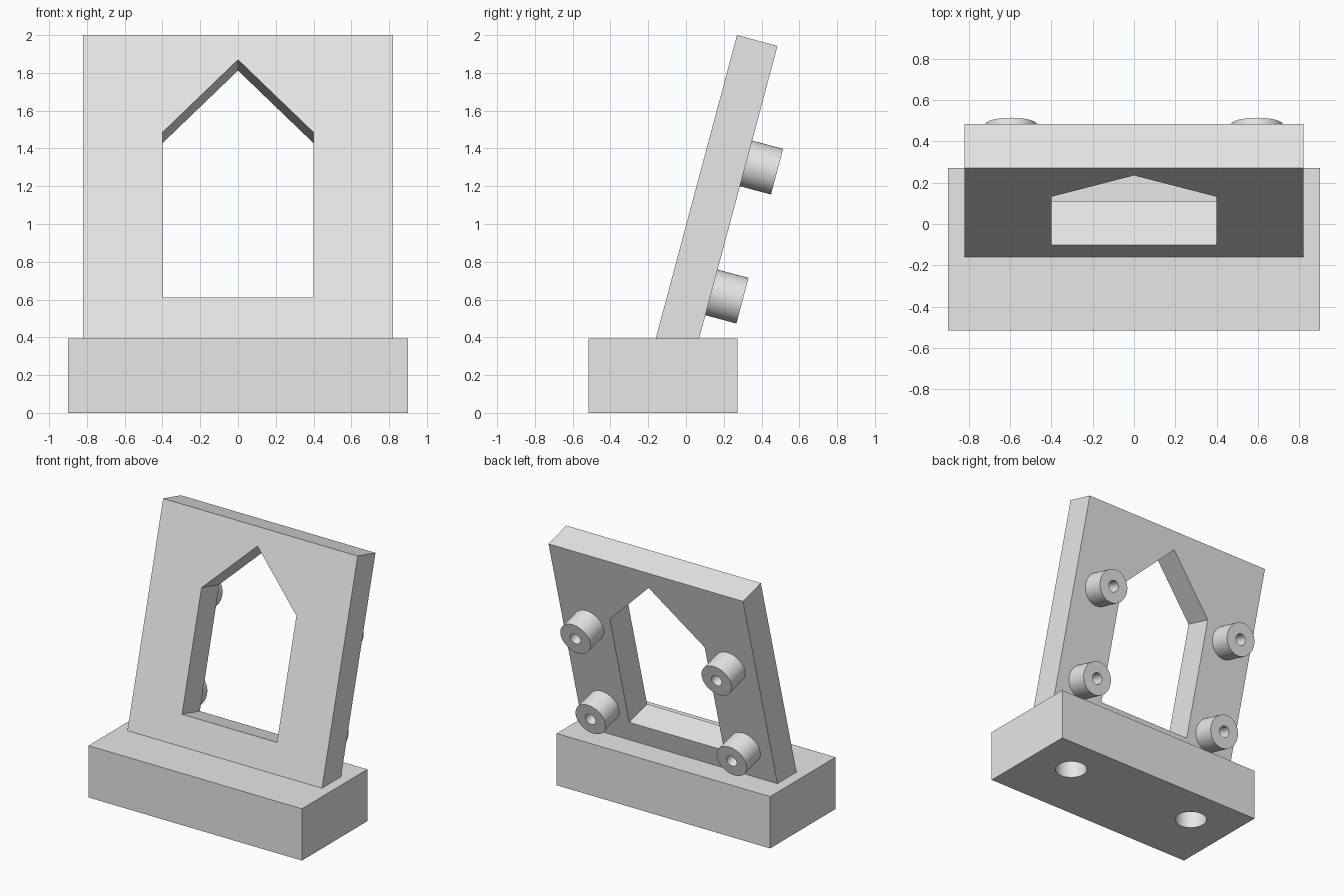
import bpy, bmesh, math
from mathutils import Matrix

if "Cube" in bpy.data.objects:
    bpy.data.objects.remove(bpy.data.objects["Cube"])

TILT = math.radians(15)
THICK = 0.222
C = math.cos(TILT)
# Frame of the leaning plate: local z runs up its front face, local y goes through it
FRAME = Matrix.Translation((0, 0.27 - 2 * math.tan(TILT), 0)) @ Matrix.Rotation(-TILT, 4, 'X')

grey = bpy.data.materials.new("light grey")
grey.diffuse_color = (0.8, 0.8, 0.8, 1)
grey.use_nodes = True
grey.node_tree.nodes["Principled BSDF"].inputs["Base Color"].default_value = grey.diffuse_color


def make(name, bm, matrix=Matrix.Identity(4)):
    bmesh.ops.recalc_face_normals(bm, faces=bm.faces)
    mesh = bpy.data.meshes.new(name)
    bm.to_mesh(mesh)
    bm.free()
    mesh.materials.append(grey)
    ob = bpy.data.objects.new(name, mesh)
    ob.matrix_world = matrix
    bpy.context.collection.objects.link(ob)
    return ob


def prism(outline, y0, y1):
    """Extrude an x-z outline from y0 to y1."""
    bm = bmesh.new()
    face = bm.faces.new([bm.verts.new((x, y0, z)) for x, z in outline])
    ext = bmesh.ops.extrude_face_region(bm, geom=[face])["geom"]
    moved = [v for v in ext if isinstance(v, bmesh.types.BMVert)]
    bmesh.ops.translate(bm, verts=moved, vec=(0, y1 - y0, 0))
    return bm


def cylinder(radius, z0, z1):
    bm = bmesh.new()
    bmesh.ops.create_cone(bm, cap_ends=True, segments=64, radius1=radius, radius2=radius,
                          depth=z1 - z0, matrix=Matrix.Translation((0, 0, (z0 + z1) / 2)))
    return bm


def cut(ob, cutter):
    mod = ob.modifiers.new("cut", 'BOOLEAN')
    mod.operation = 'DIFFERENCE'
    mod.solver = 'EXACT'
    mod.object = cutter
    cutter.hide_render = True
    cutter.hide_viewport = True


def smooth(ob):
    bpy.ops.object.select_all(action='DESELECT')
    ob.select_set(True)
    bpy.context.view_layer.objects.active = ob
    bpy.ops.object.shade_smooth_by_angle(angle=math.radians(35))


# Base block with two blind round sockets underneath
base = make("base", prism([(-0.9, 0), (0.9, 0), (0.9, 0.395), (-0.9, 0.395)], -0.515, 0.272))
for s in (-1, 1):
    cut(base, make("socket_cutter", cylinder(0.113, -0.1, 0.3),
                   Matrix.Translation((s * 0.56, -0.034, 0))))

# Leaning plate, its foot set into the base, with a gabled window
lo, hi = 0.385 / C, 2 / C
plate = make("leaning_plate", prism([(-0.82, lo), (0.82, lo), (0.82, hi), (-0.82, hi)], 0, THICK), FRAME)
sill, eave, peak = 0.61 / C, 1.485 / C, 1.87 / C
window = [(-0.4, sill), (0.4, sill), (0.4, eave), (0, peak), (-0.4, eave)]
cut(plate, make("window_cutter", prism(window, -0.2, THICK + 0.2), FRAME))

# Four hollow bosses on the back, lathed from a half section (radius, height)
SECTION = [(0, 0.01), (0.043, 0.01), (0.043, 0.17), (0.125, 0.17), (0.125, 0)]
for x in (-0.595, 0.595):
    for w in (0.72, 1.427):
        bm = bmesh.new()
        verts = [bm.verts.new((r, 0, h)) for r, h in SECTION]
        edges = [bm.edges.new(p) for p in zip(verts, verts[1:])]
        bmesh.ops.spin(bm, geom=verts + edges, cent=(0, 0, 0), axis=(0, 0, 1),
                       angle=2 * math.pi, steps=48, use_merge=True)
        bmesh.ops.remove_doubles(bm, verts=bm.verts, dist=1e-5)
        place = FRAME @ Matrix.Translation((x, THICK, w)) @ Matrix.Rotation(-math.pi / 2, 4, 'X')
        boss = make("back_boss", bm, place)
        # Open end lies on the plate, so orient outward from the rim
        rim = max(boss.data.polygons, key=lambda p: p.center.z)
        if rim.normal.z < 0:
            boss.data.flip_normals()
        smooth(boss)

smooth(base)
